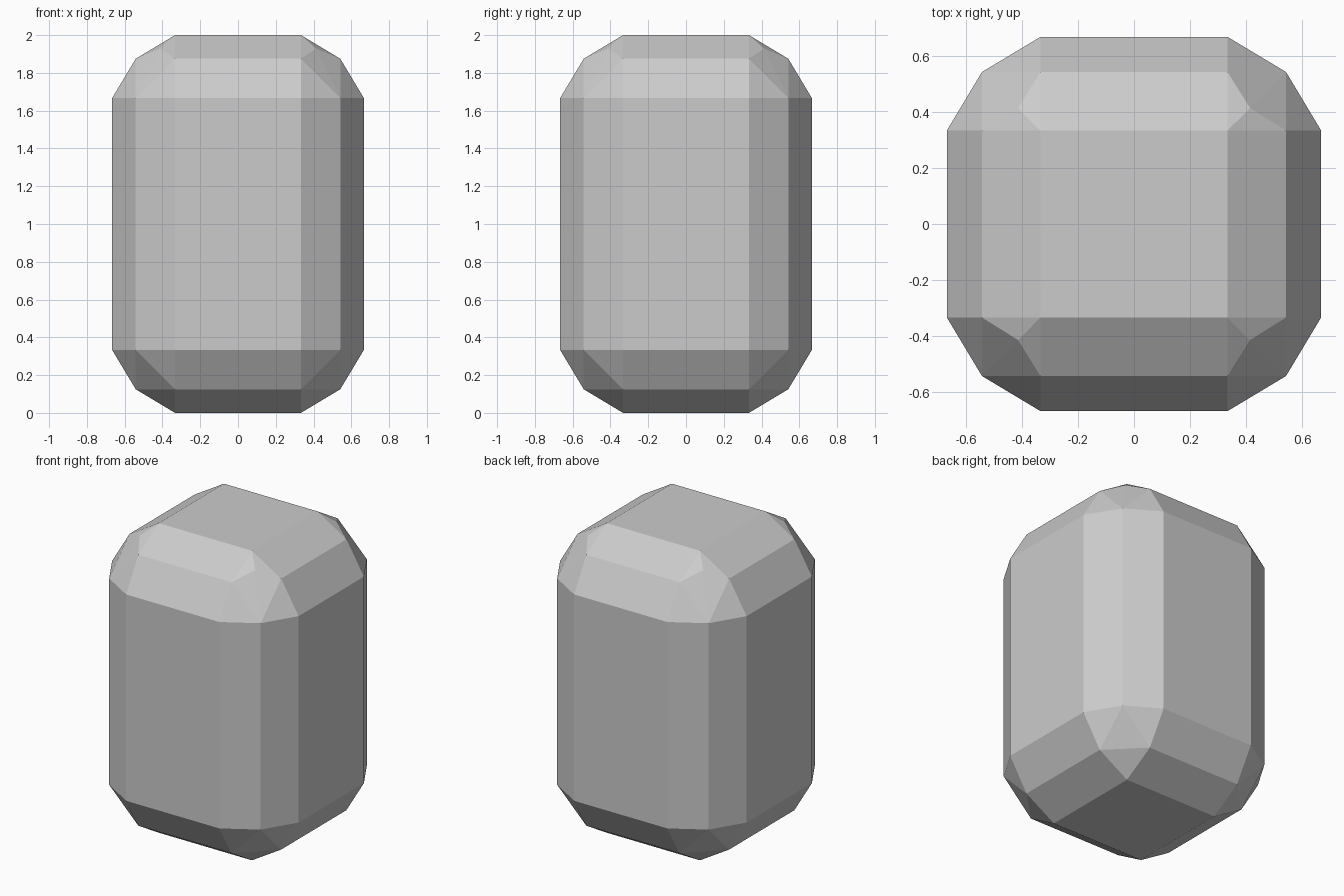
import bpy, bmesh
from math import radians

if "Cube" in bpy.data.objects:
    bpy.data.objects.remove(bpy.data.objects["Cube"])

R = 1 / 3          # edge rounding size
M = 0.625 * R      # offset of the middle ring of each rounded edge

# Rounded corner: three face points and three edge midpoints
corner = [(R, 0, 0), (0, R, 0), (0, 0, R), (M, M, 0), (M, 0, M), (0, M, M)]
# Extra facet point on the upper corners
facet = (0.08, 0.08, 0.262)

# Mirror the corner to all eight corners of the inner box and wrap it
bm = bmesh.new()
for sx in (-1, 1):
    for sy in (-1, 1):
        for sz in (-1, 1):
            for x, y, z in corner + ([facet] if sz > 0 else []):
                bm.verts.new((sx * (R + x), sy * (R + y), 1 + sz * (2 * R + z)))
bmesh.ops.convex_hull(bm, input=bm.verts[:])

# Merge coplanar triangles into clean flat panels
bmesh.ops.dissolve_limit(bm, angle_limit=radians(1), verts=bm.verts[:], edges=bm.edges[:])
bmesh.ops.recalc_face_normals(bm, faces=bm.faces[:])

mesh = bpy.data.meshes.new("rounded_block")
bm.to_mesh(mesh)
bm.free()
block = bpy.data.objects.new("rounded_block", mesh)
bpy.context.collection.objects.link(block)
